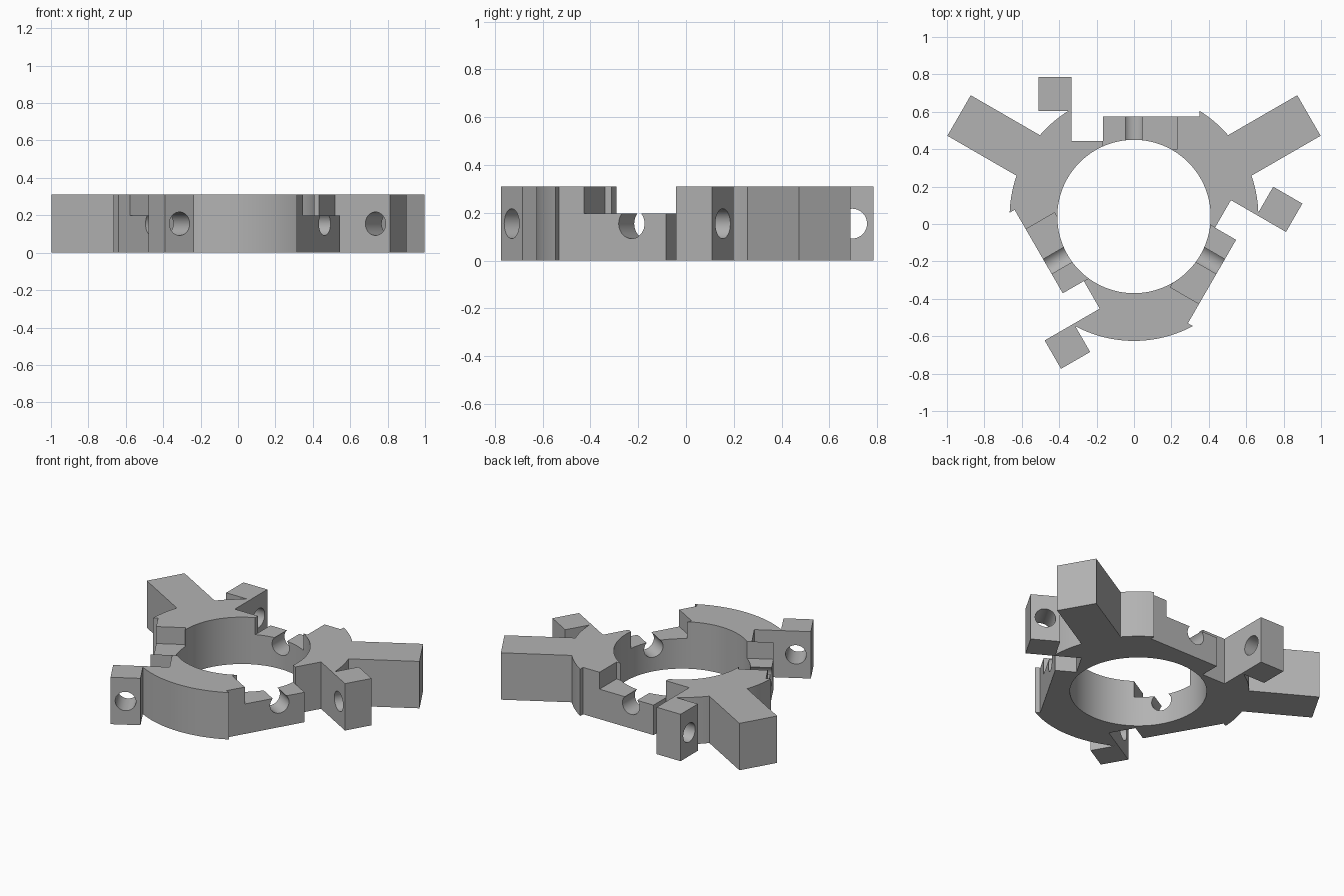
import bpy
import bmesh
from math import radians
from mathutils import Matrix, Vector

HEIGHT = 0.31
CENTRE_Y = 0.04
BORE, RIM = 0.41, 0.665
HOLE_Z, HOLE_R = 0.155, 0.0625

if "Cube" in bpy.data.objects:
    bpy.data.objects.remove(bpy.data.objects["Cube"])

grey = bpy.data.materials.new("light grey")
grey.use_nodes = True
grey.diffuse_color = (0.45, 0.45, 0.45, 1)
grey.node_tree.nodes["Principled BSDF"].inputs["Base Color"].default_value = grey.diffuse_color


def finish(name, bm, turn):
    """Turn a part about the ring axis and make it an object."""
    bm.transform(Matrix.Translation((0, CENTRE_Y, 0)) @ Matrix.Rotation(radians(turn), 4, "Z"))
    mesh = bpy.data.meshes.new(name)
    bm.to_mesh(mesh)
    bm.free()
    mesh.materials.append(grey)
    obj = bpy.data.objects.new(name, mesh)
    bpy.context.collection.objects.link(obj)
    return obj


def box(name, x0, x1, y0, y1, z0=0, z1=HEIGHT, turn=0):
    bm = bmesh.new()
    low, high = Vector((x0, y0, z0)), Vector((x1, y1, z1))
    bmesh.ops.create_cube(bm, size=1, matrix=Matrix.Translation((low + high) / 2)
                          @ Matrix.Diagonal((*(high - low), 1)))
    return finish(name, bm, turn)


def cylinder(name, radius, depth, centre, axis="Z", turn=0, sides=48):
    bm = bmesh.new()
    tilt = {"X": Matrix.Rotation(radians(90), 4, "Y"),
            "Y": Matrix.Rotation(radians(90), 4, "X"), "Z": Matrix()}[axis]
    bmesh.ops.create_cone(bm, cap_ends=True, segments=sides, radius1=radius, radius2=radius,
                          depth=depth, matrix=Matrix.Translation(centre) @ tilt)
    return finish(name, bm, turn)


def combine(target, tool, operation):
    """Apply a boolean and discard the tool."""
    mod = target.modifiers.new(operation, "BOOLEAN")
    mod.object, mod.operation, mod.solver = tool, operation, "EXACT"
    bpy.context.view_layer.objects.active = target
    bpy.ops.object.modifier_apply(modifier=mod.name)
    bpy.data.objects.remove(tool)


# Solid disc with two long arms
body = cylinder("ring_body", RIM, HEIGHT, (0, 0, HEIGHT / 2), sides=128)
for turn in (30, 150):
    combine(body, box("arm", 0.5, 1.08, -0.125, 0.125, turn=turn), "UNION")

# Drilled clamp blocks on the rim, three around
for turn in (0, 120, 240):
    combine(body, box("clamp_block", -0.51, -0.325, 0.565, 0.745, turn=turn), "UNION")

# Central bore
combine(body, cylinder("bore", BORE, 1, (0, 0, HOLE_Z), sides=128), "DIFFERENCE")

# Slot, flat, lowered pocket and cross holes at each station
for turn in (0, 120, 240):
    cutters = (
        box("slot", -0.335, -0.165, 0.405, 0.9, -0.1, 0.5, turn),
        box("flat", -0.2, 0.35, 0.535, 0.9, -0.1, 0.5, turn),
        box("pocket", -0.165, 0.23, 0.358, 0.6, 0.198, 0.5, turn),
        cylinder("bolt_hole", HOLE_R, 0.5, (0, 0.5, HOLE_Z), "Y", turn),
        cylinder("clamp_hole", HOLE_R, 0.3, (-0.42, 0.655, HOLE_Z), "X", turn),
    )
    for cutter in cutters:
        combine(body, cutter, "DIFFERENCE")

# Smooth curved walls, keep machined edges sharp
bpy.ops.object.select_all(action="DESELECT")
body.select_set(True)
bpy.context.view_layer.objects.active = body
bpy.ops.object.shade_smooth_by_angle(angle=radians(30))
